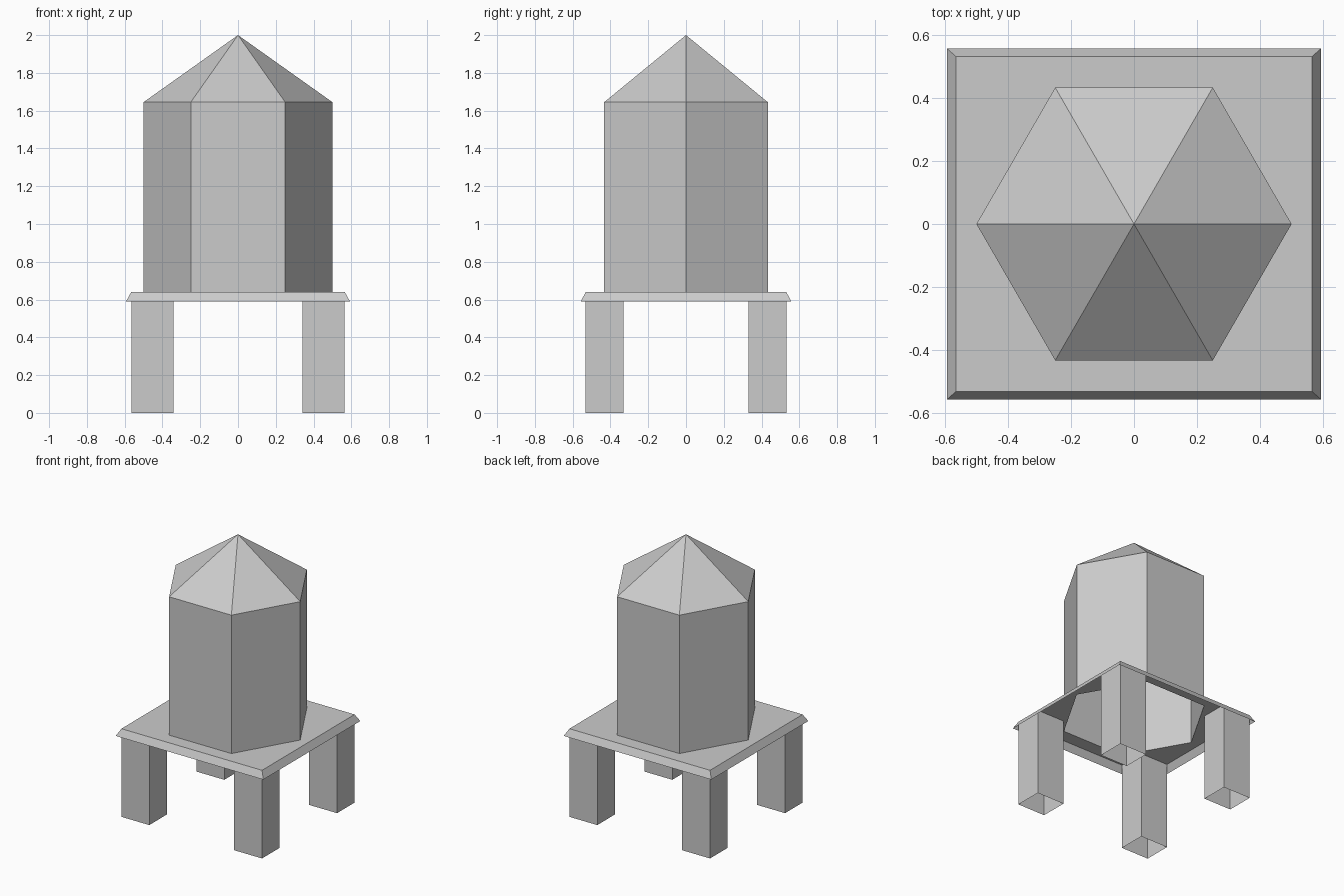
import bpy, bmesh
from math import cos, sin, pi

cube = bpy.data.objects.get("Cube")
if cube:
    bpy.data.objects.remove(cube, do_unlink=True)

grey = bpy.data.materials.new("plain grey")
grey.use_nodes = True
colour = (0.6, 0.6, 0.6, 1)
grey.diffuse_color = colour
grey.node_tree.nodes["Principled BSDF"].inputs["Base Color"].default_value = colour

DECK_Z, RIM_Z, EAVES_Z, TOP_Z = 0.64, 0.59, 1.645, 2.0
TANK_R = 0.5


def rectangle(x0, x1, y0, y1):
    return [(x0, y0), (x1, y0), (x1, y1), (x0, y1)]


def hexagon(r):
    return [(r * cos(i * pi / 3), r * sin(i * pi / 3)) for i in range(6)]


def ring(bm, points, z):
    return [bm.verts.new((x, y, z)) for x, y in points]


def walls(bm, low, high):
    n = len(low)
    for i in range(n):
        j = (i + 1) % n
        bm.faces.new((low[i], low[j], high[j], high[i]))


def finish(bm, name):
    mesh = bpy.data.meshes.new(name)
    bm.to_mesh(mesh)
    bm.free()
    mesh.materials.append(grey)
    obj = bpy.data.objects.new(name, mesh)
    bpy.context.collection.objects.link(obj)


# Tank walls, open at the bottom
bm = bmesh.new()
walls(bm, ring(bm, hexagon(TANK_R), DECK_Z), ring(bm, hexagon(TANK_R), EAVES_Z))
finish(bm, "tank")

# Pointed roof
bm = bmesh.new()
eaves = ring(bm, hexagon(TANK_R), EAVES_Z)
apex = bm.verts.new((0, 0, TOP_Z))
for i in range(6):
    bm.faces.new((eaves[i], eaves[(i + 1) % 6], apex))
finish(bm, "roof")

# Platform: flared rim around a deck with a hexagonal opening, hollow below
bm = bmesh.new()
rim = ring(bm, rectangle(-0.593, 0.593, -0.557, 0.557), RIM_Z)
edge = ring(bm, rectangle(-0.565, 0.565, -0.531, 0.531), DECK_Z)
walls(bm, rim, edge)
hole = ring(bm, hexagon(TANK_R), DECK_Z)
border = [bm.edges.get((edge[i], edge[(i + 1) % 4])) for i in range(4)]
border += [bm.edges.new((hole[i], hole[(i + 1) % 6])) for i in range(6)]
fill = bmesh.ops.triangle_fill(bm, edges=border, use_beauty=True)
for f in fill["geom"]:
    if isinstance(f, bmesh.types.BMFace):
        f.normal_update()
        if f.normal.z < 0:
            f.normal_flip()
finish(bm, "platform")

# Four hollow square legs
for side, sx in (("left", 1), ("right", -1)):
    for end, sy in (("front", -1), ("back", 1)):
        xs = sorted((sx * 0.341, sx * 0.565))
        ys = sorted((sy * 0.33, sy * 0.531))
        outline = rectangle(*xs, *ys)
        bm = bmesh.new()
        walls(bm, ring(bm, outline, 0), ring(bm, outline, DECK_Z))
        finish(bm, f"{end}_{side}_leg")
